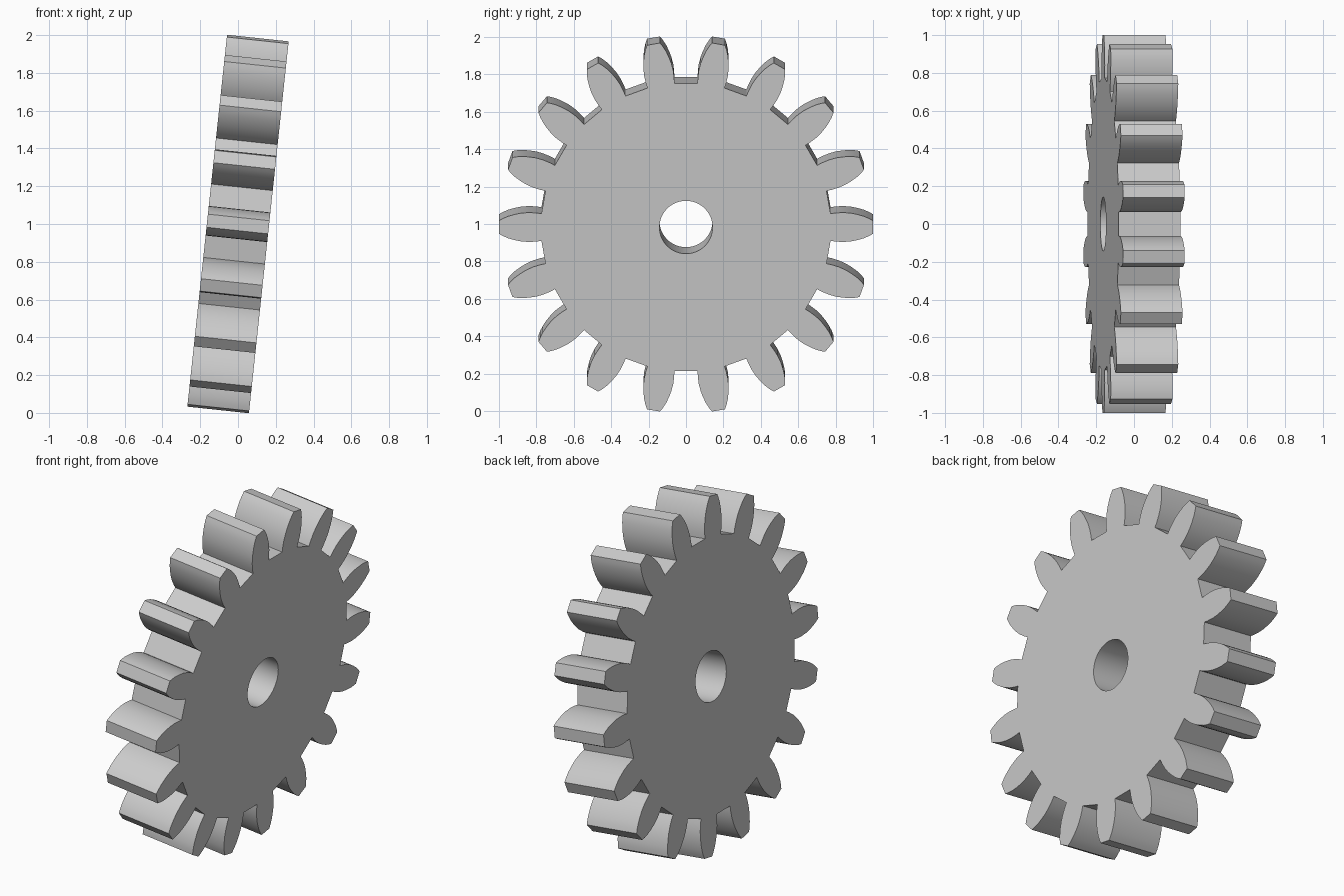
import bpy, bmesh, math
from mathutils import Matrix

cube = bpy.data.objects.get("Cube")
if cube:
    bpy.data.objects.remove(cube, do_unlink=True)

TEETH = 18
THICKNESS = 0.328
BORE = 0.142
TILT = math.radians(6.1)

# Half of one tooth: (radius along the tooth, half width)
half = [(0.772, 0.073), (0.80, 0.077), (0.84, 0.079), (0.88, 0.076),
        (0.915, 0.069), (0.95, 0.059), (0.978, 0.047), (0.999, 0.035)]
tooth = [(r, -w) for r, w in half] + [(r, w) for r, w in reversed(half)]

steel = bpy.data.materials.new("light_grey_metal")
steel.use_nodes = True
colour = (0.6, 0.6, 0.6, 1)
steel.diffuse_color = colour
steel.node_tree.nodes["Principled BSDF"].inputs["Base Color"].default_value = colour


def closed_loop(bm, points):
    verts = [bm.verts.new((-THICKNESS / 2, y, z)) for y, z in points]
    return [bm.edges.new((v, verts[i - 1])) for i, v in enumerate(verts)]


# Toothed outline and round bore
outline = []
for i in range(TEETH):
    a = math.tau * i / TEETH
    c, s = math.cos(a), math.sin(a)
    outline += [(r * c - w * s, r * s + w * c) for r, w in tooth]
bore = [(BORE * math.cos(math.tau * i / 64), BORE * math.sin(math.tau * i / 64))
        for i in range(64)]

# Fill the side face and extrude it along the axle
bm = bmesh.new()
edges = closed_loop(bm, outline) + closed_loop(bm, bore)
bmesh.ops.triangle_fill(bm, edges=edges, use_beauty=True)
extruded = bmesh.ops.extrude_face_region(bm, geom=bm.faces[:], use_keep_orig=True)
new_verts = [g for g in extruded["geom"] if isinstance(g, bmesh.types.BMVert)]
bmesh.ops.translate(bm, verts=new_verts, vec=(THICKNESS, 0, 0))
bmesh.ops.recalc_face_normals(bm, faces=bm.faces[:])

# Lean the wheel towards its left side
bmesh.ops.transform(bm, matrix=Matrix.Translation((0, 0, 1)) @ Matrix.Rotation(TILT, 4, "Y"),
                    verts=bm.verts[:])

mesh = bpy.data.meshes.new("gear_wheel")
bm.to_mesh(mesh)
bm.free()
gear = bpy.data.objects.new("gear_wheel", mesh)
bpy.context.collection.objects.link(gear)
mesh.materials.append(steel)

bpy.context.view_layer.objects.active = gear
gear.select_set(True)
bpy.ops.object.shade_smooth_by_angle(angle=math.radians(25))
